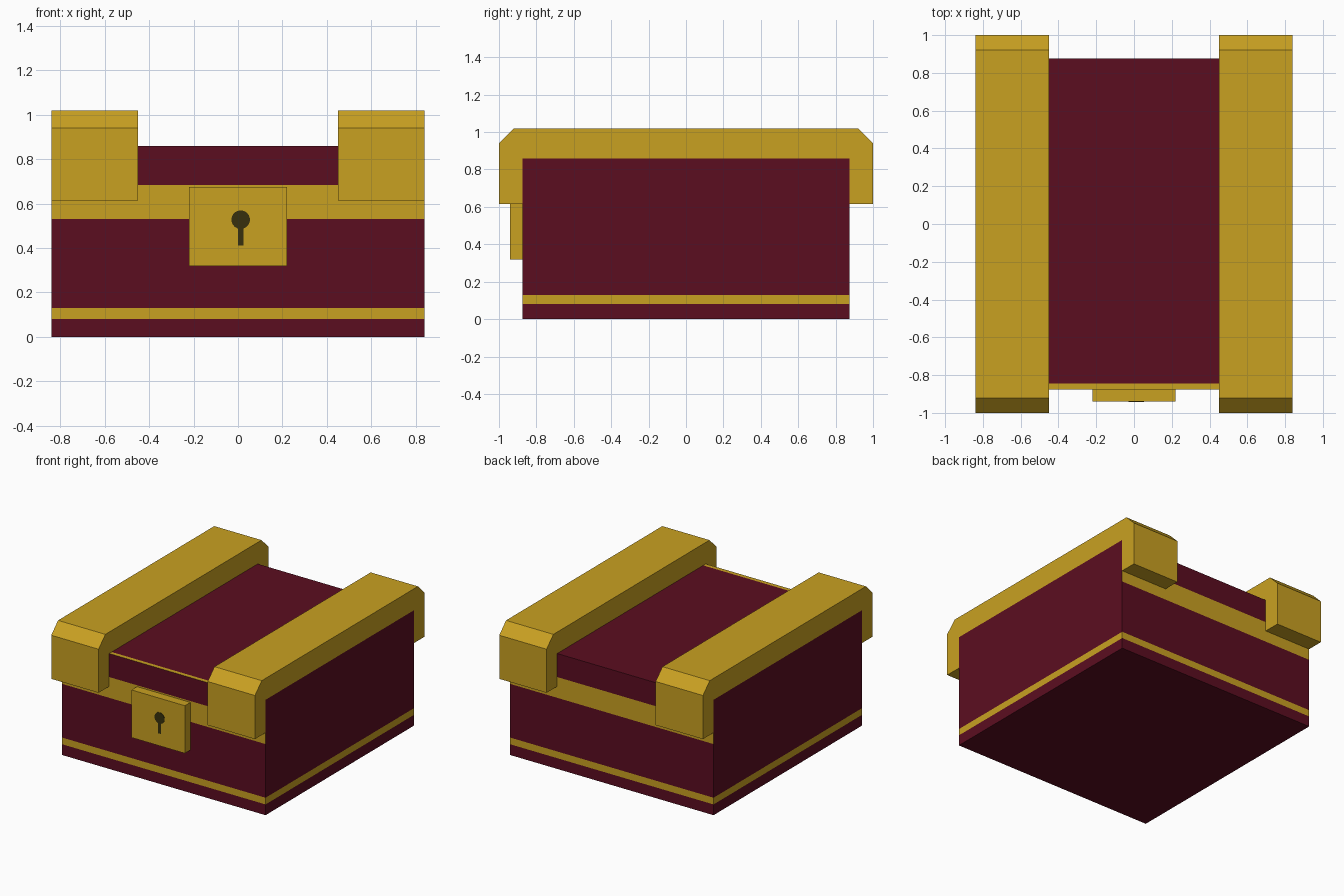
import bpy, bmesh, math
from mathutils import Vector

if "Cube" in bpy.data.objects:
    bpy.data.objects.remove(bpy.data.objects["Cube"])


def material(name, rgb):
    m = bpy.data.materials.new(name)
    m.diffuse_color = (*rgb, 1)
    m.use_nodes = True
    m.node_tree.nodes["Principled BSDF"].inputs["Base Color"].default_value = m.diffuse_color
    return m


MAROON = material("maroon", (0.105, 0.004, 0.0144))
GOLD = material("gold", (0.584, 0.356, 0.0155))
DARK = material("keyhole dark", (0.038, 0.030, 0.004))


def finish(bm, name, mats):
    bmesh.ops.recalc_face_normals(bm, faces=bm.faces[:])
    me = bpy.data.meshes.new(name)
    bm.to_mesh(me)
    bm.free()
    for m in mats:
        me.materials.append(m)
    ob = bpy.data.objects.new(name, me)
    bpy.context.collection.objects.link(ob)
    return ob


def box(x0, x1, y0, y1, z0, z1):
    bm = bmesh.new()
    bmesh.ops.create_cube(bm, size=1)
    for v in bm.verts:
        v.co = ((x0, x1)[v.co.x > 0], (y0, y1)[v.co.y > 0], (z0, z1)[v.co.z > 0])
    return bm


def prism(points, direction):
    """Extrude a closed 3D outline along a direction."""
    bm = bmesh.new()
    face = bm.faces.new([bm.verts.new(p) for p in points])
    res = bmesh.ops.extrude_face_region(bm, geom=[face], use_keep_orig=True)
    verts = [g for g in res["geom"] if isinstance(g, bmesh.types.BMVert)]
    bmesh.ops.translate(bm, verts=verts, vec=direction)
    return bm


# Chest body: one box cut into stripes, coloured by height and direction
W, D, H = 0.84, 0.875, 0.86
bm = box(-W, W, -D, D, 0, H)
cuts = [((0, 0, z), (0, 0, 1)) for z in (0.08, 0.13, 0.53, 0.685)]
cuts.append(((0, -0.845, 0), (0, 1, 0)))
for co, no in cuts:
    bmesh.ops.bisect_plane(bm, geom=bm.verts[:] + bm.edges[:] + bm.faces[:],
                           plane_co=co, plane_no=no)
bm.normal_update()
for f in bm.faces:
    c, n = f.calc_center_median(), f.normal
    upright = abs(n.z) < 0.5
    base_stripe = upright and 0.08 < c.z < 0.13
    lid_band = abs(n.y) > 0.5 and 0.53 < c.z < 0.685
    front_rim = n.z > 0.5 and c.y < -0.845
    f.material_index = int(base_stripe or lid_band or front_rim)
finish(bm, "chest_body", [MAROON, GOLD])

# Two chamfered straps saddling the lid, flush with the chest sides
half = [(D, H), (D, 0.615), (1.0, 0.615), (1.0, 0.94), (0.92, 1.02)]
outline = half + [(-y, z) for y, z in reversed(half)]
for name, x in (("left_strap", -W), ("right_strap", 0.45)):
    finish(prism([(x, y, z) for y, z in outline], Vector((0.39, 0, 0))), name, [GOLD])

# Lock plate on the front
finish(box(-0.22, 0.22, -0.94, -D, 0.32, 0.675), "lock_plate", [GOLD])

# Keyhole: round head with a slot below, as a thin plate
cx, cz, r, hw = 0.012, 0.528, 0.042, 0.013
a = math.asin(hw / r)
start, sweep = -math.pi / 2 + a, 2 * math.pi - 2 * a
pts = [(cx + r * math.cos(start + sweep * i / 16), -0.938,
        cz + r * math.sin(start + sweep * i / 16)) for i in range(17)]
pts += [(cx - hw, -0.938, 0.412), (cx + hw, -0.938, 0.412)]
finish(prism(pts, Vector((0, -0.004, 0))), "keyhole", [DARK])
